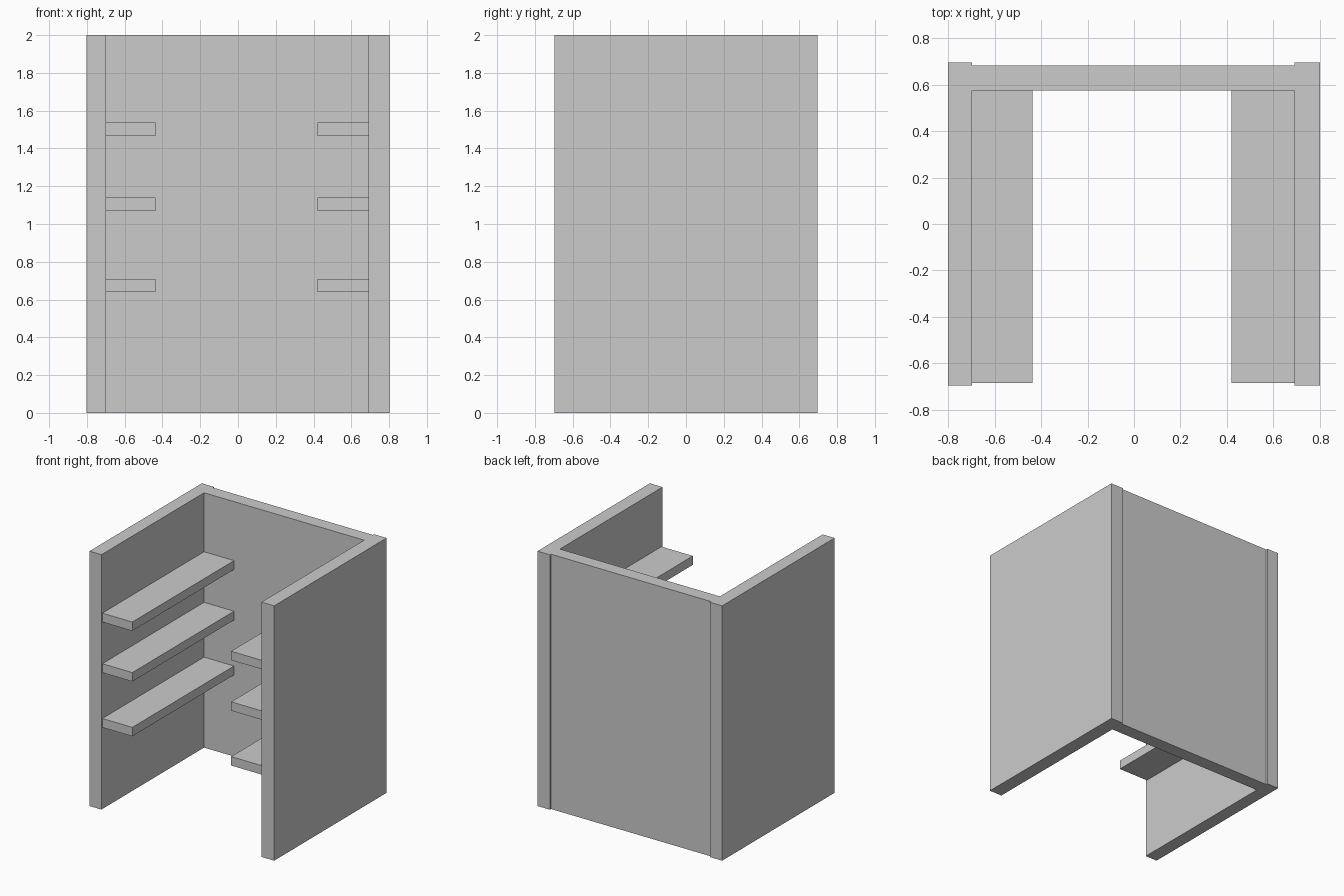
import bpy
import bmesh

if "Cube" in bpy.data.objects:
    bpy.data.objects.remove(bpy.data.objects["Cube"])

HEIGHT = 2.0


def extrude_profile(name, points, z0, z1):
    """Closed prism from a plan outline (counter-clockwise x, y points)."""
    bm = bmesh.new()
    face = bm.faces.new([bm.verts.new((x, y, z0)) for x, y in points])
    result = bmesh.ops.extrude_face_region(bm, geom=[face], use_keep_orig=True)
    top = [g for g in result["geom"] if isinstance(g, bmesh.types.BMVert)]
    bmesh.ops.translate(bm, verts=top, vec=(0, 0, z1 - z0))
    bmesh.ops.recalc_face_normals(bm, faces=bm.faces)
    mesh = bpy.data.meshes.new(name)
    bm.to_mesh(mesh)
    bm.free()
    obj = bpy.data.objects.new(name, mesh)
    bpy.context.collection.objects.link(obj)
    return obj


# U-shaped shell: two side walls joined by a slightly recessed back panel
X, Y = 0.802, 0.697
LEFT, RIGHT = -0.698, 0.692
BACK_IN, BACK_OUT = 0.576, 0.683
extrude_profile("wall_shell", [
    (-X, -Y), (LEFT, -Y), (LEFT, BACK_IN), (RIGHT, BACK_IN), (RIGHT, -Y), (X, -Y),
    (X, Y), (RIGHT, Y), (RIGHT, BACK_OUT), (LEFT, BACK_OUT), (LEFT, Y), (-X, Y),
], 0, HEIGHT)

# Three shelves along each side wall
SHELF_FRONT = -0.685
for level, z in enumerate((0.64, 1.07, 1.467), 1):
    for side, x0, x1 in (("left", LEFT, -0.438), ("right", 0.42, RIGHT)):
        extrude_profile(f"{side}_shelf_{level}", [
            (x0, SHELF_FRONT), (x1, SHELF_FRONT), (x1, BACK_IN), (x0, BACK_IN),
        ], z, z + 0.07)
